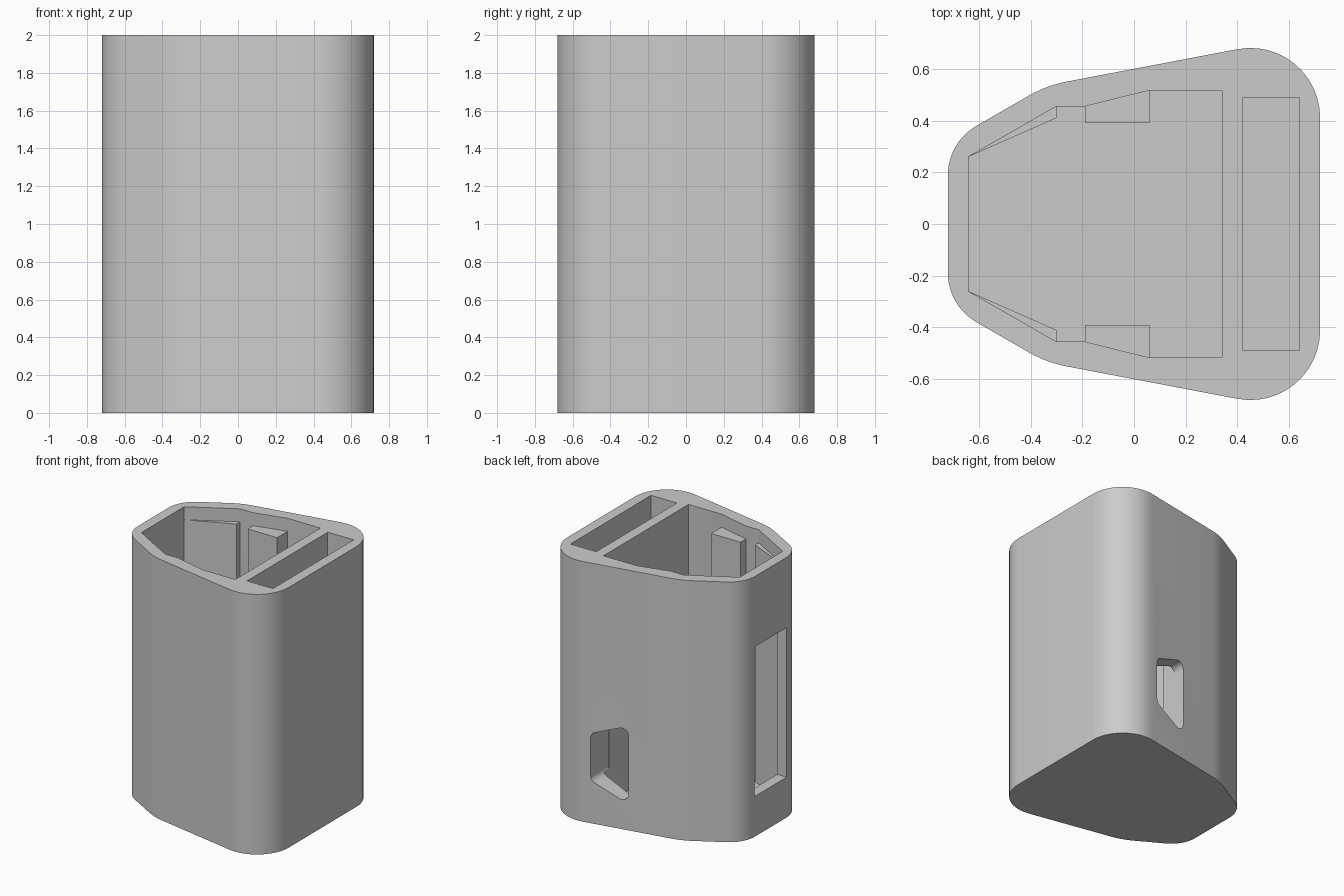
import bpy, bmesh, math
from mathutils import Vector

if "Cube" in bpy.data.objects:
    bpy.data.objects.remove(bpy.data.objects["Cube"])

grey = bpy.data.materials.new("plain_grey")
grey.use_nodes = True
grey.diffuse_color = (0.6, 0.6, 0.6, 1)
grey.node_tree.nodes["Principled BSDF"].inputs["Base Color"].default_value = (0.6, 0.6, 0.6, 1)


def fillet(points, radii, steps=12):
    """Round each corner of a convex 2D outline."""
    out = []
    for i, (p, r) in enumerate(zip(points, radii)):
        p = Vector(p)
        a = (Vector(points[i - 1]) - p).normalized()
        b = (Vector(points[(i + 1) % len(points)]) - p).normalized()
        half = a.angle(b) / 2
        centre = p + (a + b).normalized() * (r / math.sin(half))
        start = p + a * (r / math.tan(half)) - centre
        end = p + b * (r / math.tan(half)) - centre
        for k in range(steps + 1):
            t = k / steps
            total = start.angle(end)
            out.append(centre + (start * math.sin((1 - t) * total)
                                 + end * math.sin(t * total)) / math.sin(total))
    return out


def mirrored(half):
    """Complete an outline that is symmetrical about y = 0."""
    return half + [(x, -y) for x, y in reversed(half)]


def prism(name, outline, low, high, along_y=False):
    """Extrude an outline upward, or an (x, z) outline along y."""
    bm = bmesh.new()
    place = (lambda p: (p[0], low, p[1])) if along_y else (lambda p: (p[0], p[1], low))
    face = bm.faces.new([bm.verts.new(place(p)) for p in outline])
    moved = bmesh.ops.extrude_face_region(bm, geom=[face])["geom"]
    shift = Vector((0, high - low, 0)) if along_y else Vector((0, 0, high - low))
    bmesh.ops.translate(bm, vec=shift, verts=[v for v in moved if isinstance(v, bmesh.types.BMVert)])
    bmesh.ops.recalc_face_normals(bm, faces=bm.faces)
    mesh = bpy.data.meshes.new(name)
    bm.to_mesh(mesh)
    bm.free()
    mesh.materials.append(grey)
    obj = bpy.data.objects.new(name, mesh)
    bpy.context.collection.objects.link(obj)
    return obj


def rectangle(x0, x1, y0, y1):
    return [(x0, y0), (x1, y0), (x1, y1), (x0, y1)]


# Outer shell
corners = mirrored([(-0.72, 0.316), (-0.338, 0.536), (0.72, 0.737)])
radii = [0.22, 0.47, 0.27]
case = prism("enclosure_case", fillet(corners, radii + radii[::-1]), 0, 2)

FLOOR = 0.08
# Main chamber, narrowed by side ribs and posts below the lid recess
ribbed = mirrored([(-0.64, 0.26), (-0.3, 0.41), (-0.3, 0.455), (-0.19, 0.455),
                   (-0.19, 0.39), (0.06, 0.39), (0.06, 0.517), (0.34, 0.517)])
recess = mirrored([(-0.64, 0.26), (-0.3, 0.455), (-0.19, 0.455), (0.06, 0.517), (0.34, 0.517)])
# Tapered port with rounded corners
port = fillet([(0.06, 0.2), (0.345, 0.33), (0.345, 0.69), (0.06, 0.8)], [0.05] * 4, 6)

cutters = [
    prism("chamber_cutter", ribbed, FLOOR, 1.9),
    prism("recess_cutter", recess, 1.9, 2.1),
    prism("slot_cutter", rectangle(0.42, 0.64, -0.49, 0.49), FLOOR, 2.1),
    prism("port_cutter", port, 0.45, 0.9, along_y=True),
    prism("window_cutter", rectangle(-0.8, -0.6, -0.195, 0.195), 0.31, 1.46),
]
for cutter in cutters:
    cutter.hide_render = True
    cut = case.modifiers.new(cutter.name, "BOOLEAN")
    cut.operation = "DIFFERENCE"
    cut.solver = "EXACT"
    cut.object = cutter

# Bake the cuts, then drop the cutters
bpy.context.view_layer.update()
baked = bpy.data.meshes.new_from_object(case.evaluated_get(bpy.context.evaluated_depsgraph_get()))
case.modifiers.clear()
case.data = baked
for cutter in cutters:
    bpy.data.objects.remove(cutter)

for obj in bpy.context.selected_objects:
    obj.select_set(False)
case.select_set(True)
bpy.context.view_layer.objects.active = case
bpy.ops.object.shade_smooth_by_angle(angle=math.radians(25))
